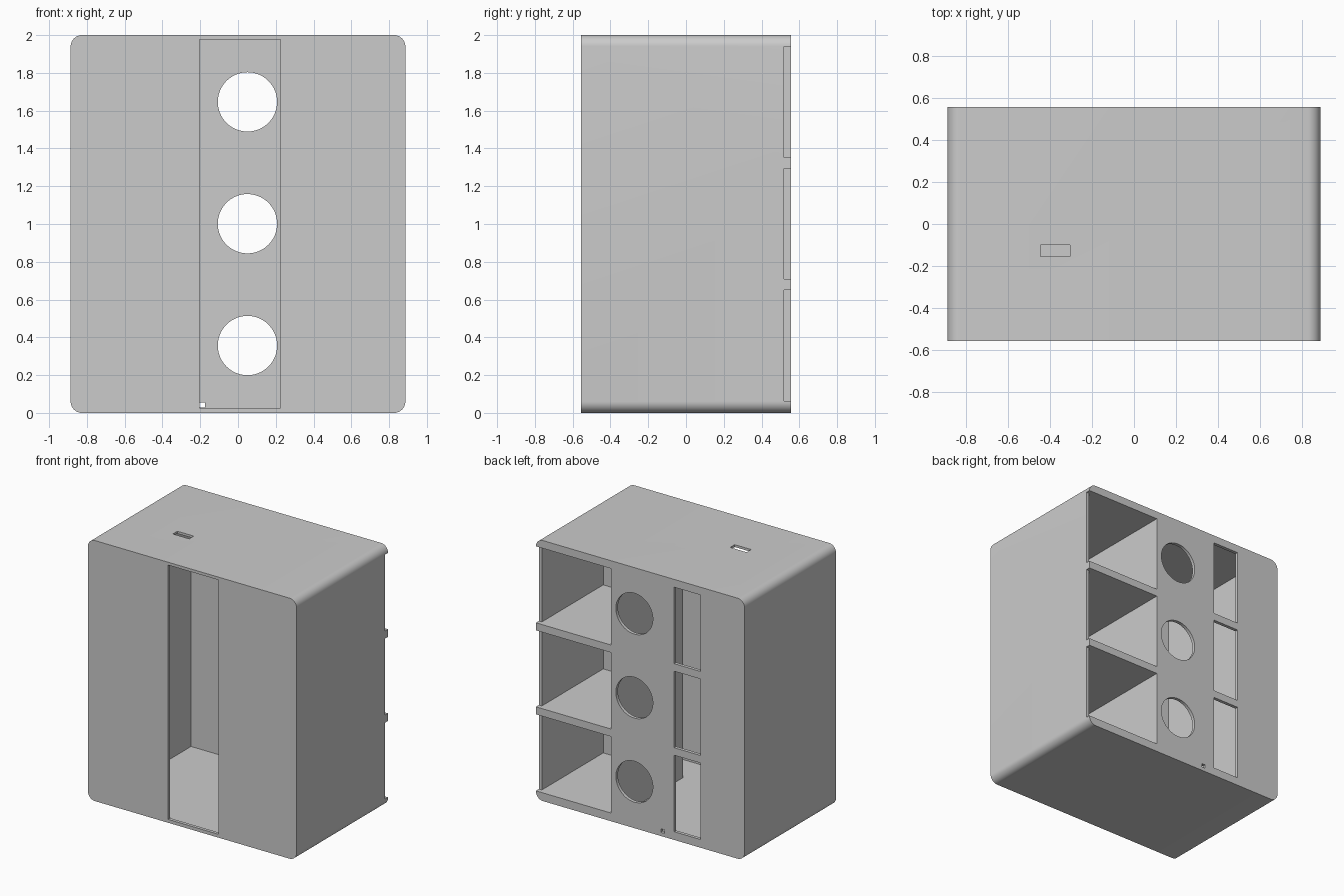
import bpy, bmesh, math
from mathutils import Vector

cube = bpy.data.objects.get("Cube")
if cube:
    bpy.data.objects.remove(cube, do_unlink=True)

W, D = 0.886, 0.555          # half width, half depth
WALL = 0.025

grey = bpy.data.materials.new("plain grey")
grey.use_nodes = True
colour = (0.6, 0.6, 0.6, 1)
grey.diffuse_color = colour
grey.node_tree.nodes["Principled BSDF"].inputs["Base Color"].default_value = colour


def prism(name, outline, start, end, axis):
    """Extrude an outline along z (outline in xy) or along y (outline in xz)."""
    place = (lambda a, b, t: (a, b, t)) if axis == "z" else (lambda a, b, t: (a, t, b))
    bm = bmesh.new()
    face = bm.faces.new([bm.verts.new(place(a, b, start)) for a, b in outline])
    extruded = bmesh.ops.extrude_face_region(bm, geom=[face])["geom"]
    shift = Vector(place(0, 0, end - start))
    bmesh.ops.translate(bm, vec=shift, verts=[v for v in extruded if isinstance(v, bmesh.types.BMVert)])
    bmesh.ops.recalc_face_normals(bm, faces=bm.faces)
    mesh = bpy.data.meshes.new(name)
    bm.to_mesh(mesh)
    bm.free()
    mesh.materials.append(grey)
    obj = bpy.data.objects.new(name, mesh)
    bpy.context.collection.objects.link(obj)
    return obj


def rect(a0, a1, b0, b1):
    return [(a0, b0), (a1, b0), (a1, b1), (a0, b1)]


def circle(a, b, r, n=64):
    return [(a + r * math.cos(2 * math.pi * i / n), b + r * math.sin(2 * math.pi * i / n)) for i in range(n)]


def rounded_rect(a, b0, b1, r, steps=10):
    points = []
    corners = [(a - r, b1 - r), (r - a, b1 - r), (r - a, b0 + r), (a - r, b0 + r)]
    for k, (ca, cb) in enumerate(corners):
        for i in range(steps + 1):
            t = math.pi / 2 * (k + i / steps)
            points.append((ca + r * math.cos(t), cb + r * math.sin(t)))
    return points


# Outer body with rounded long edges
body = prism("cabinet_body", rounded_rect(W, 0, 2, 0.06), -D, D, "y")

# Inner chamber, wrapping in front of the side compartments
inner = D - WALL
chamber = [(-0.77, -inner), (0.86, -inner), (0.86, -0.285), (0.225, -0.285), (0.225, inner), (-0.77, inner)]
cutters = [prism("chamber_cutter", chamber, 0.02, 1.982, "z")]

# Tall front opening, top slot and small cable hole
cutters.append(prism("front_opening_cutter", rect(-0.205, 0.224, 0.026, 1.978), -0.7, -0.45, "y"))
cutters.append(prism("top_slot_cutter", rect(-0.445, -0.305, -0.155, -0.1), 1.9, 2.1, "z"))
cutters.append(prism("cable_hole_cutter", rect(-0.205, -0.175, 0.028, 0.056), 0.45, 0.7, "y"))

# Three tiers: open compartment with recessed side wall, round hole, window
bay = [(0.25, -0.225), (0.86, -0.225), (0.86, 0.52), (0.95, 0.52), (0.95, 0.6), (0.25, 0.6)]
for tier in range(3):
    low = 0.063 + 0.645 * tier
    high = low + 0.587
    cutters.append(prism("compartment_cutter", bay, low, high, "z"))
    cutters.append(prism("round_hole_cutter", circle(0.05, (low + high) / 2, 0.157), 0.45, 0.7, "y"))
    cutters.append(prism("window_cutter", rect(-0.512, -0.288, low, high), 0.45, 0.7, "y"))

# Carve the body, then drop the cutters
for cutter in cutters:
    cut = body.modifiers.new(cutter.name, "BOOLEAN")
    cut.operation = "DIFFERENCE"
    cut.solver = "EXACT"
    cut.object = cutter
bpy.context.view_layer.update()
depsgraph = bpy.context.evaluated_depsgraph_get()
carved = bpy.data.meshes.new_from_object(body.evaluated_get(depsgraph))
body.modifiers.clear()
body.data = carved
carved.materials.clear()
carved.materials.append(grey)
for polygon in carved.polygons:
    polygon.material_index = 0
for cutter in cutters:
    bpy.data.objects.remove(cutter, do_unlink=True)

bpy.ops.object.select_all(action="DESELECT")
body.select_set(True)
bpy.context.view_layer.objects.active = body
bpy.ops.object.shade_smooth_by_angle(angle=math.radians(30))
